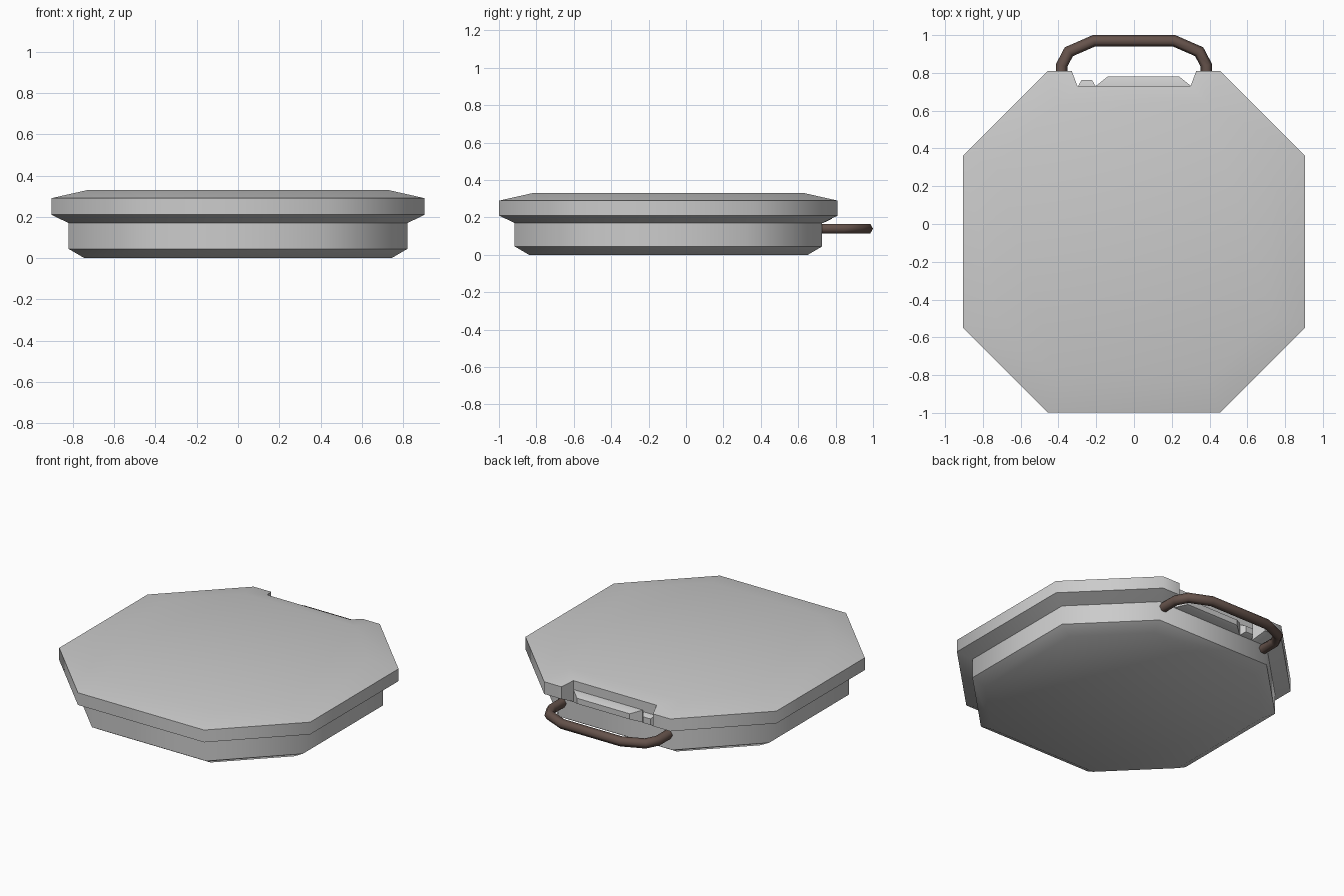
import bpy, bmesh, math
from mathutils import Vector

if "Cube" in bpy.data.objects:
    bpy.data.objects.remove(bpy.data.objects["Cube"])

CY = -0.094  # centre of the octagonal case


def finish(name, bm, angle=50, colour=None):
    bmesh.ops.recalc_face_normals(bm, faces=bm.faces)
    me = bpy.data.meshes.new(name)
    bm.to_mesh(me)
    bm.free()
    ob = bpy.data.objects.new(name, me)
    bpy.context.collection.objects.link(ob)
    if colour:
        mat = bpy.data.materials.new(name + "_paint")
        mat.diffuse_color = colour
        mat.use_nodes = True
        mat.node_tree.nodes["Principled BSDF"].inputs["Base Color"].default_value = mat.diffuse_color
        me.materials.append(mat)
    smooth(ob, angle)
    return ob


def smooth(ob, angle):
    bpy.ops.object.select_all(action='DESELECT')
    ob.select_set(True)
    bpy.context.view_layer.objects.active = ob
    bpy.ops.object.shade_smooth_by_angle(angle=math.radians(angle))


def loft(rings):
    """Skin a stack of closed rings and cap both ends."""
    bm = bmesh.new()
    vr = [[bm.verts.new(p) for p in ring] for ring in rings]
    n = len(vr[0])
    for a, b in zip(vr, vr[1:]):
        for i in range(n):
            j = (i + 1) % n
            bm.faces.new((a[i], a[j], b[j], b[i]))
    bm.faces.new(vr[0])
    bm.faces.new(vr[-1])
    return bm


def octagon(r, c, z):
    pts = [(r, -c), (r, c), (c, r), (-c, r), (-r, c), (-r, -c), (-c, -r), (c, -r)]
    return [(x, y + CY, z) for x, y in pts]


# Octagonal case: chamfered base, vertical wall, overhanging lid
profile = [(0.745, 0.39, 0.0), (0.822, 0.412, 0.045), (0.822, 0.412, 0.17),
           (0.905, 0.455, 0.21), (0.905, 0.455, 0.29), (0.727, 0.40, 0.33)]
case = finish("octagonal_case", loft([octagon(*p) for p in profile]))

# Notch cut through the lid overhang at the back, with splayed ends
notch = [(-0.3, 0.731), (0.3, 0.731), (0.375, 0.931), (-0.375, 0.931)]
cutter = finish("notch_cutter", loft([[(x, y, z) for x, y in notch] for z in (0.1, 0.5)]))
cutter.hide_render = True
mod = case.modifiers.new("notch", 'BOOLEAN')
mod.operation = 'DIFFERENCE'
mod.solver = 'EXACT'
mod.object = cutter
bpy.context.view_layer.objects.active = case
bpy.ops.object.modifier_apply(modifier=mod.name)
bpy.data.objects.remove(cutter, do_unlink=True)
smooth(case, 50)


# Raised latch buttons on the notch wall
def button(name, x0, x1, z0, z1, depth, inset_x, inset_z):
    def rect(y, dx, dz):
        return [(x0 + dx, y, z0 + dz), (x1 - dx, y, z0 + dz),
                (x1 - dx, y, z1 - dz), (x0 + dx, y, z1 - dz)]
    return finish(name, loft([rect(0.72, 0, 0), rect(0.732, 0, 0),
                              rect(0.73 + depth, inset_x, inset_z)]), 30)


button("latch_plate", -0.2, 0.3, 0.17, 0.25, 0.05, 0.06, 0.022)
button("latch_button", -0.295, -0.205, 0.17, 0.24, 0.033, 0.018, 0.015)

# Carry handle: six-sided tube swept along a flat loop
half = [(0.383, 0.70), (0.383, 0.84), (0.345, 0.912), (0.212, 0.97)]
path = [Vector((x, y, 0)) for x, y in half]
path += [Vector((-x, y, 0)) for x, y in reversed(half)]
rings = []
for i, p in enumerate(path):
    d0 = (p - path[max(i - 1, 0)]).normalized()
    d1 = (path[min(i + 1, len(path) - 1)] - p).normalized()
    t = (d0 + d1).normalized()
    side = Vector((t.y, -t.x, 0))
    ref = d1 if d1.length else d0
    stretch = 1 / max(abs(t.dot(ref)), 0.5)
    ring = []
    for k in range(6):
        a = math.tau * k / 6
        q = p + side * (0.03 * stretch * math.cos(a))
        ring.append((q.x, q.y, 0.14 + 0.03 * math.sin(a)))
    rings.append(ring)
finish("carry_handle", loft(rings), 65, (0.13, 0.085, 0.07, 1))
